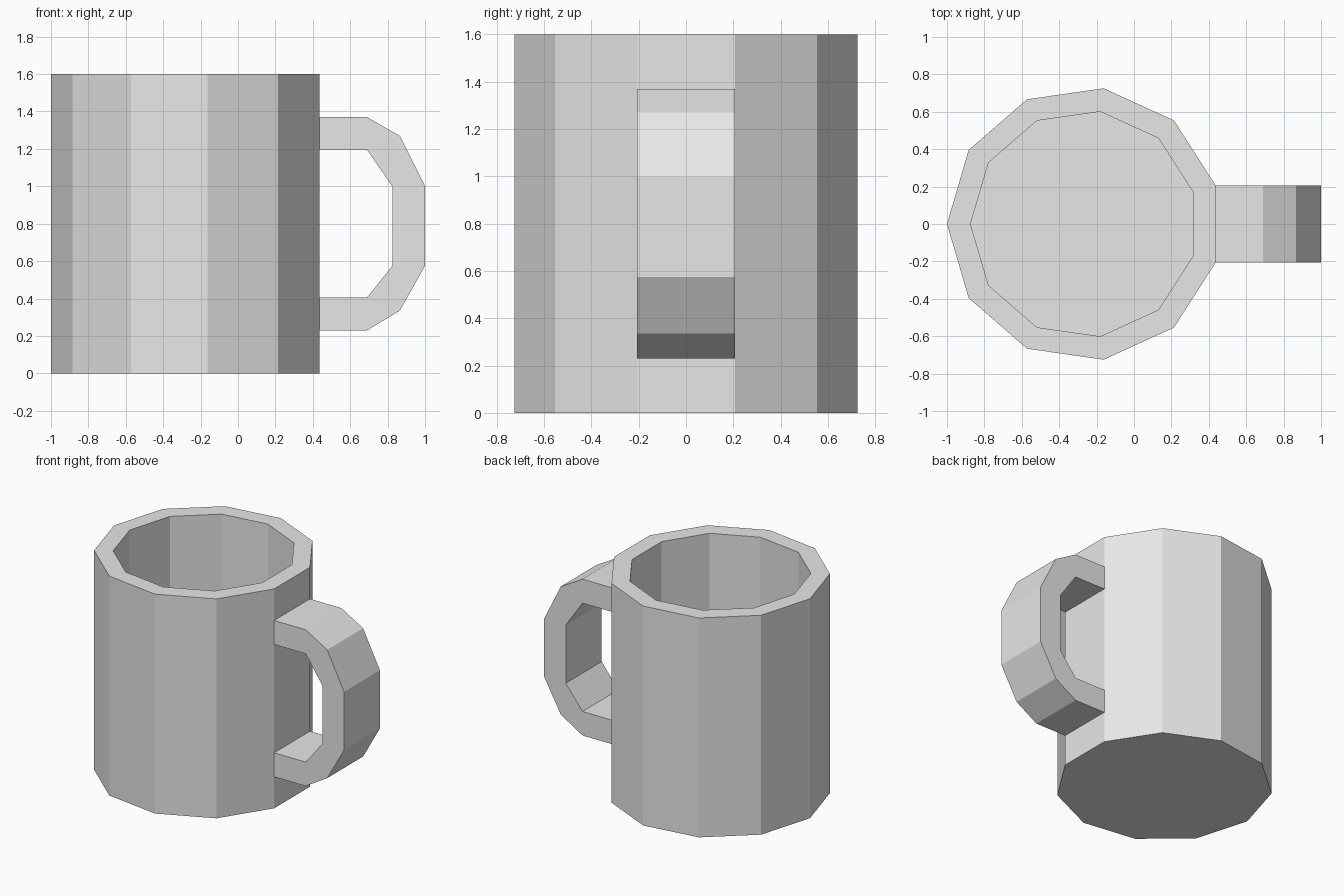
import bpy
import bmesh
import math

cube = bpy.data.objects.get("Cube")
if cube:
    bpy.data.objects.remove(cube, do_unlink=True)

SIDES = 11
OUTER, INNER = 0.733, 0.607
CENTRE_X = -0.267
HEIGHT, FLOOR = 1.6, 0.13

# One plain grey for the whole mug
grey = bpy.data.materials.new("light grey")
grey.use_nodes = True
colour = (0.8, 0.8, 0.8, 1)
grey.diffuse_color = colour
grey.node_tree.nodes["Principled BSDF"].inputs["Base Color"].default_value = colour


def finish(name, bm):
    bmesh.ops.recalc_face_normals(bm, faces=bm.faces)
    mesh = bpy.data.meshes.new(name)
    bm.to_mesh(mesh)
    bm.free()
    mesh.materials.append(grey)
    obj = bpy.data.objects.new(name, mesh)
    bpy.context.scene.collection.objects.link(obj)
    return obj


def ring(bm, radius, z):
    angles = [math.pi + 2 * math.pi * i / SIDES for i in range(SIDES)]
    return [bm.verts.new((CENTRE_X + radius * math.cos(a), radius * math.sin(a), z))
            for a in angles]


def bridge(bm, a, b):
    for i in range(len(a)):
        j = (i + 1) % len(a)
        bm.faces.new((a[i], a[j], b[j], b[i]))


# Hollow cup: outer wall, rim, inner wall, closed by two floor faces
bm = bmesh.new()
rings = [ring(bm, r, z) for r, z in
         ((OUTER, 0), (OUTER, HEIGHT), (INNER, HEIGHT), (INNER, FLOOR))]
for lower, upper in zip(rings, rings[1:]):
    bridge(bm, lower, upper)
bm.faces.new(rings[0])
bm.faces.new(rings[-1])
finish("cup", bm)

# Handle: angular loop as wide as the wall panel it grows from
panel_x = CENTRE_X + OUTER * math.cos(math.pi / SIDES)
half_width = OUTER * math.sin(math.pi / SIDES)
outline = [
    (panel_x, 1.37), (0.69, 1.37), (0.865, 1.27), (1, 1),
    (1, 0.575), (0.865, 0.335), (0.69, 0.23), (panel_x, 0.23),
    (panel_x, 0.405), (0.69, 0.405), (0.825, 0.575),
    (0.825, 1), (0.69, 1.195), (panel_x, 1.195),
]
bm = bmesh.new()
front, back = ([bm.verts.new((x, y, z)) for x, z in outline]
               for y in (-half_width, half_width))
bridge(bm, front, back)
bm.faces.new(front)
bm.faces.new(back)
finish("handle", bm)
